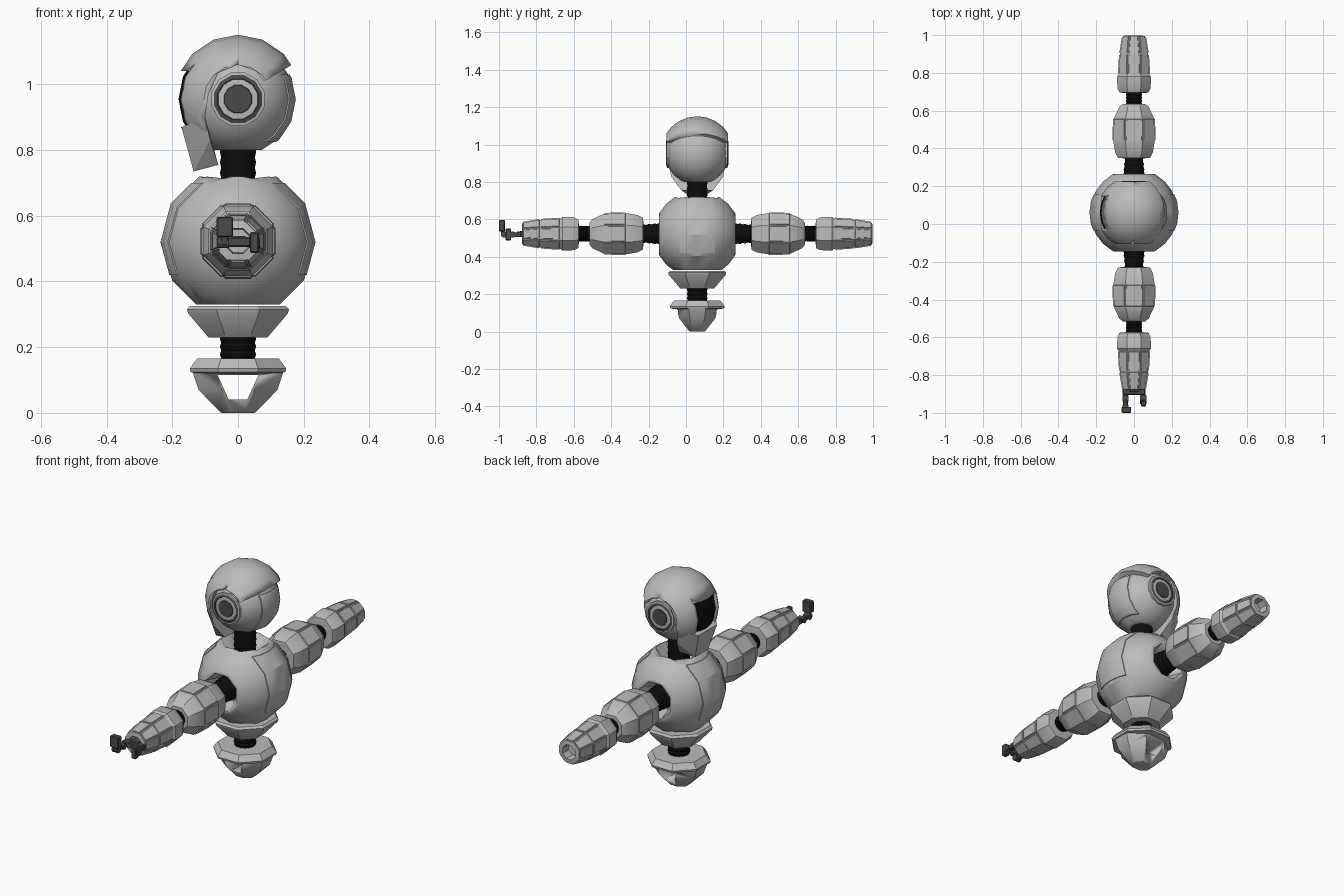
import bpy, bmesh
from math import cos, sin, pi, radians
from mathutils import Matrix, Vector

cube = bpy.data.objects.get("Cube")
if cube:
    bpy.data.objects.remove(cube, do_unlink=True)

MID = 0.06  # the body's symmetry plane in y
ARM_Z = 0.523
HEAD = Vector((0, MID, 0.955))
CHEST = Vector((0, MID, 0.52))


def material(name, value):
    m = bpy.data.materials.new(name)
    m.use_nodes = True
    colour = (value, value, value, 1)
    m.diffuse_color = colour
    m.node_tree.nodes["Principled BSDF"].inputs["Base Color"].default_value = colour
    return m


GREY = material("shell grey", 0.5)
DARK = material("dark metal", 0.07)
BLACK = material("rubber black", 0.004)


def finish(name, bm, mat, smooth=28):
    bmesh.ops.recalc_face_normals(bm, faces=bm.faces)
    mesh = bpy.data.meshes.new(name)
    bm.to_mesh(mesh)
    bm.free()
    ob = bpy.data.objects.new(name, mesh)
    bpy.context.collection.objects.link(ob)
    mesh.materials.append(mat)
    bpy.ops.object.select_all(action='DESELECT')
    ob.select_set(True)
    bpy.context.view_layer.objects.active = ob
    bpy.ops.object.shade_smooth_by_angle(angle=radians(smooth))
    return ob


def ball(name, centre, r, mat, clips, seg=16):
    """Sphere with poles along y, trimmed by planes (normal, distance)."""
    bm = bmesh.new()
    bmesh.ops.create_uvsphere(bm, u_segments=seg, v_segments=12, radius=r)
    bmesh.ops.rotate(bm, verts=bm.verts, matrix=Matrix.Rotation(pi / 2, 3, 'X'))
    for normal, dist in clips:
        n = Vector(normal)
        cut = bmesh.ops.bisect_plane(bm, geom=bm.verts[:] + bm.edges[:] + bm.faces[:],
                                     plane_co=n * dist, plane_no=n, clear_outer=True)
        edges = [e for e in cut["geom_cut"] if isinstance(e, bmesh.types.BMEdge)]
        bmesh.ops.edgeloop_fill(bm, edges=edges)
    bmesh.ops.translate(bm, verts=bm.verts, vec=centre)
    return finish(name, bm, mat)


def sides(y):
    return [((0, 1, 0), y), ((0, -1, 0), y)]


def lathe(name, profile, n, mat, centre=(0, MID, 0), side=0, scale_y=1, panels=0, smooth=28):
    """Turn (radius, height) points about z, or about y when side is 1 or -1."""
    bm = bmesh.new()
    k = 1 / cos(pi / n)
    rings = [[bm.verts.new((r * k * cos(2 * pi * (i + .5) / n),
                            r * k * sin(2 * pi * (i + .5) / n) * scale_y, h))
              for i in range(n)] for r, h in profile]
    for j, (a, b) in enumerate(zip(rings, rings[1:])):
        for i in range(n):
            bm.faces.new((a[i], a[(i + 1) % n], b[(i + 1) % n], b[i]))
    bm.faces.new(rings[0])
    bm.faces.new(rings[-1])
    bmesh.ops.recalc_face_normals(bm, faces=bm.faces)
    if panels:  # raised plates on the long side faces
        long = [f for f in bm.faces if len(f.verts) == 4
                and max(v.co.z for v in f.verts) - min(v.co.z for v in f.verts) > panels]
        bmesh.ops.inset_individual(bm, faces=long, thickness=0.006, depth=0)
        bmesh.ops.inset_individual(bm, faces=long, thickness=0.002, depth=0.005)
    if side:
        bmesh.ops.rotate(bm, verts=bm.verts, matrix=Matrix.Rotation(-side * pi / 2, 3, 'X'))
    bmesh.ops.translate(bm, verts=bm.verts, vec=centre)
    return finish(name, bm, mat, smooth)


def bellows(name, r0, r1, h0, h1, **kw):
    count = 12
    pts = [((r0 + (r1 - r0) * i / count) * (1 if i % 2 else .93), h0 + (h1 - h0) * i / count)
           for i in range(count + 1)]
    return lathe(name, pts, 16, BLACK, **kw)


def box(name, lo, hi, mat, bevel=0.004):
    bm = bmesh.new()
    bmesh.ops.create_cube(bm, size=1)
    lo, hi = Vector(lo), Vector(hi)
    bmesh.ops.scale(bm, verts=bm.verts, vec=hi - lo)
    bmesh.ops.translate(bm, verts=bm.verts, vec=(lo + hi) / 2)
    if bevel:
        bmesh.ops.bevel(bm, geom=bm.edges[:], offset=bevel, segments=1, affect='EDGES')
    return finish(name, bm, mat)


def prism(name, points, mat):
    """Extrude an x-z outline along y, right through the body."""
    bm = bmesh.new()
    face = bm.faces.new([bm.verts.new((x, MID - 0.4, z)) for x, z in points])
    new = bmesh.ops.extrude_face_region(bm, geom=[face])["geom"]
    bmesh.ops.translate(bm, verts=[v for v in new if isinstance(v, bmesh.types.BMVert)],
                        vec=(0, 0.8, 0))
    return finish(name, bm, mat)


def carve(ob, cutter, operation='DIFFERENCE'):
    mod = ob.modifiers.new("carve", 'BOOLEAN')
    mod.operation, mod.object, mod.solver = operation, cutter, 'EXACT'
    bpy.context.view_layer.objects.active = ob
    bpy.ops.object.modifier_apply(modifier=mod.name)
    bpy.data.objects.remove(cutter, do_unlink=True)


# Head: inner ball, helmet shell, chin guard, visor and ear discs
ball("head", HEAD, 0.172, GREY, sides(0.157) + [((0, 0, -1), 0.155)])
helmet = ball("helmet", HEAD, 0.196, GREY, sides(0.165))
outline = [(.25, 1.105), (.165, 1.06), (.08, 1.01), (.055, 1.04), (0, 1.06), (-.06, 1.035),
           (-.09, .97), (-.1, .9), (-.085, .78), (-.3, .78), (-.3, 1.3), (.25, 1.3)]
carve(helmet, prism("helmet_cutter", outline, GREY), 'INTERSECT')
carve(helmet, box("visor_cutter", (-.3, MID - .085, .87), (-.12, MID + .085, 1.04), GREY, 0))
ball("visor", HEAD, 0.181, BLACK, sides(0.088) + [((1, 0, 0), -.12), ((0, 0, 1), .09),
                                                 ((0, 0, -1), .09)])
bm = bmesh.new()
for x, y, z in [(-.172, .08, .87), (-.10, .15, .9), (-.085, .14, .83), (-.06, .085, .755),
                (-.135, .055, .735)]:
    for s in (1, -1):
        bm.verts.new((x, MID + s * y, z))
bmesh.ops.convex_hull(bm, input=bm.verts)
finish("chin_guard", bm, GREY)
ball("head_back_plate", HEAD, 0.176, GREY, sides(0.075) + [((-1, 0, 0), -.08),
                                                          ((0, 0, 1), .075), ((0, 0, -1), .13)])
bellows("neck", .055, .055, .62, .81)

# Torso with neck opening and shoulder sockets
torso = ball("torso", CHEST, 0.232, GREY, sides(0.205) + [((0, 0, 1), .2), ((0, 0, -1), .19)], 12)
carve(torso, lathe("neck_cutter", [(.06, .64), (.115, .73)], 8, GREY))
for s in (1, -1):
    carve(torso, lathe("socket_cutter", [(.07, .13), (.095, .22)], 8, GREY,
                       centre=(0, MID, ARM_Z), side=s))
for name, s in (("back_plate", 1), ("chest_plate", -1)):
    ball(name, CHEST, 0.236, GREY, sides(0.095) + [((-s, 0, 0), -.1), ((0, 0, 1), .18),
                                                 ((0, 0, -1), .1)], 12)

# Waist and pelvis
lathe("waist", [(.09, .23), (.152, .303), (.155, .315), (.145, .325)], 8, GREY)
bellows("spine", .055, .055, .12, .26)
lathe("pelvis_rim", [(.12, .12), (.144, .124), (.147, .135), (.125, .165)], 8, GREY)
bowl = lathe("pelvis_bowl", [(.05, 0), (.055, .003), (.12, .07), (.138, .124)], 8, GREY, scale_y=.8)
carve(bowl, prism("window_cutter", [(-.062, .115), (.062, .115), (.028, .04), (-.028, .04)], GREY))

# Arms and ears, mirrored about the body's middle
UPPER = [(.06, .288), (.085, .29), (.1, .32), (.11, .38), (.106, .5), (.078, .56), (.06, .575)]
FORE = [(.05, .633), (.077, .636), (.088, .66), (.09, .72), (.081, .732), (.074, .84),
        (.058, .935), (.038, .938), (.035, .89)]
EAR = [(.073, .12), (.073, .163), (.062, .167), (.058, .16), (.044, .16), (.041, .167), (.03, .167)]
for label, s in (("back", 1), ("front", -1)):
    at = dict(centre=(0, MID, ARM_Z), side=s)
    bellows(label + "_shoulder_joint", .065, .048, .13, .3, **at)
    lathe(label + "_upper_arm", UPPER, 8, GREY, panels=.1, **at)
    bellows(label + "_elbow_joint", .043, .043, .55, .65, **at)
    lathe(label + "_forearm", FORE, 8, GREY, panels=.09, **at)
    lathe(label + "_ear_rim", [(.081, .12), (.081, .161), (.074, .163)], 12, GREY,
          centre=HEAD, side=s)
    lathe(label + "_ear_disc", EAR, 12, DARK, centre=HEAD, side=s)

# Gripper on the front arm
box("gripper_stem", (-.025, -.89, .508), (.025, -.82, .538), DARK)
box("gripper_bar", (-.06, -.905, .505), (.06, -.865, .535), DARK)
for x, end in ((-.045, -.985), (.05, -.95)):
    box("finger_link", (x - .012, end, .505), (x + .012, -.88, .53), DARK)
    for y in (-.925, end + .012):
        knuckle = lathe("finger_knuckle", [(.016, -.017), (.016, .017)], 12, DARK, centre=(0, 0, 0))
        knuckle.rotation_euler.y = pi / 2
        knuckle.location = (x, y, .518)
box("finger_tip", (-.065, -1.0, .535), (-.015, -.968, .597), DARK)
box("finger_tip_post", (-.052, -.99, .51), (-.03, -.972, .55), DARK)
box("thumb_pad", (.036, -.965, .487), (.064, -.935, .55), DARK)
